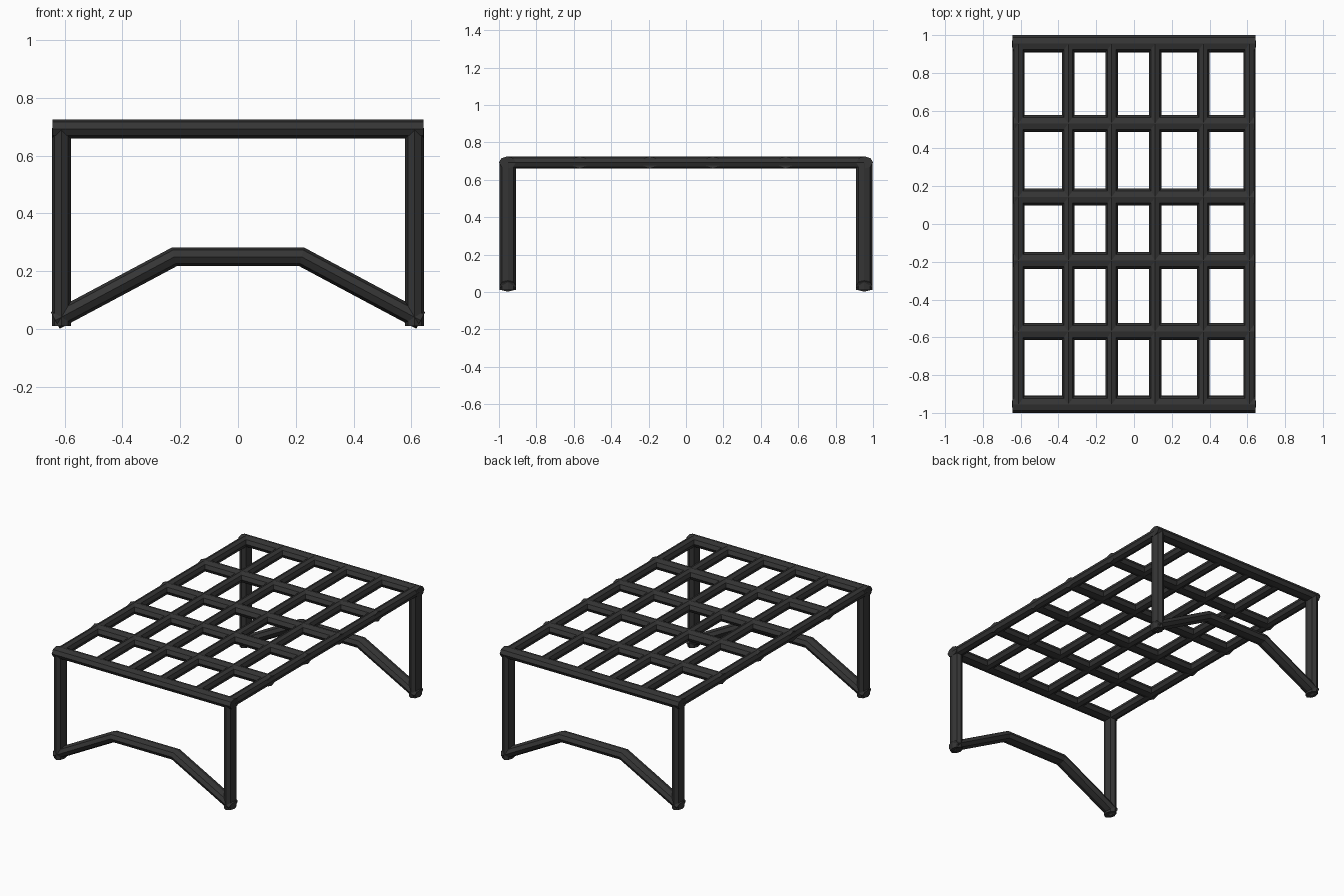
import bpy, bmesh, math
from mathutils import Vector

if "Cube" in bpy.data.objects:
    bpy.data.objects.remove(bpy.data.objects["Cube"])

R = 0.0325       # tube radius in x and z
SY = 1.385       # tubes are stretched along y
SIDES = 8


def tube(name, pts):
    """Eight-sided tube along points, mitred at bends, stretched in y."""
    p = [Vector(q) for q in pts]
    bm = bmesh.new()
    d = [(b - a).normalized() for a, b in zip(p, p[1:])]
    rings = []
    for i, c in enumerate(p):
        d0, d1 = d[max(i - 1, 0)], d[min(i, len(d) - 1)]
        t = (d0 + d1).normalized()
        # bars along y use x as side axis, all others use y
        side = Vector((1, 0, 0)) if abs(t.y) > 0.9 else Vector((0, 1, 0))
        up = t.cross(side) / max(t.dot(d0), 0.1)
        ring = []
        for k in range(SIDES):
            a = 2 * math.pi * k / SIDES
            o = (side * math.cos(a) + up * math.sin(a)) * R
            o.y *= SY
            ring.append(bm.verts.new(c + o))
        rings.append(ring)
    for r0, r1 in zip(rings, rings[1:]):
        for k in range(SIDES):
            j = (k + 1) % SIDES
            bm.faces.new((r0[k], r0[j], r1[j], r1[k]))
    bm.faces.new(rings[0])
    bm.faces.new(rings[-1])
    bmesh.ops.recalc_face_normals(bm, faces=bm.faces)
    me = bpy.data.meshes.new(name)
    bm.to_mesh(me)
    bm.free()
    ob = bpy.data.objects.new(name, me)
    bpy.context.collection.objects.link(ob)
    me.materials.append(mat)
    return ob


mat = bpy.data.materials.new("dark_metal")
mat.diffuse_color = (0.035, 0.035, 0.035, 1)
mat.use_nodes = True
mat.node_tree.nodes["Principled BSDF"].inputs["Base Color"].default_value = mat.diffuse_color

Z = 0.6925       # centre height of the top grid
X, Y = 0.611, 0.953

# End rails, legs and bent lower braces
for s, end in ((-1, "front"), (1, "back")):
    y = s * Y
    tube(end + "_rail", [(-0.642, s * 0.955, Z), (0.642, s * 0.955, Z)])
    for sx, hand in ((-1, "left"), (1, "right")):
        tube(f"{end}_{hand}_leg", [(sx * X, y, 0.01), (sx * X, y, Z)])
    tube(end + "_brace", [(-0.632, y, 0.03), (-0.22, y, 0.25),
                          (0.22, y, 0.25), (0.632, y, 0.03)])

# Lengthwise bars, outer two are the side rails
for i, x in enumerate((-X, -0.348, -0.118, 0.112, 0.367, X)):
    tube(f"long_bar_{i + 1}", [(x, -0.955, Z), (x, 0.955, Z)])

# Crosswise slats
for i, y in enumerate((-0.568, -0.193, 0.143, 0.533)):
    tube(f"cross_bar_{i + 1}", [(-0.637, y, Z), (0.637, y, Z)])
